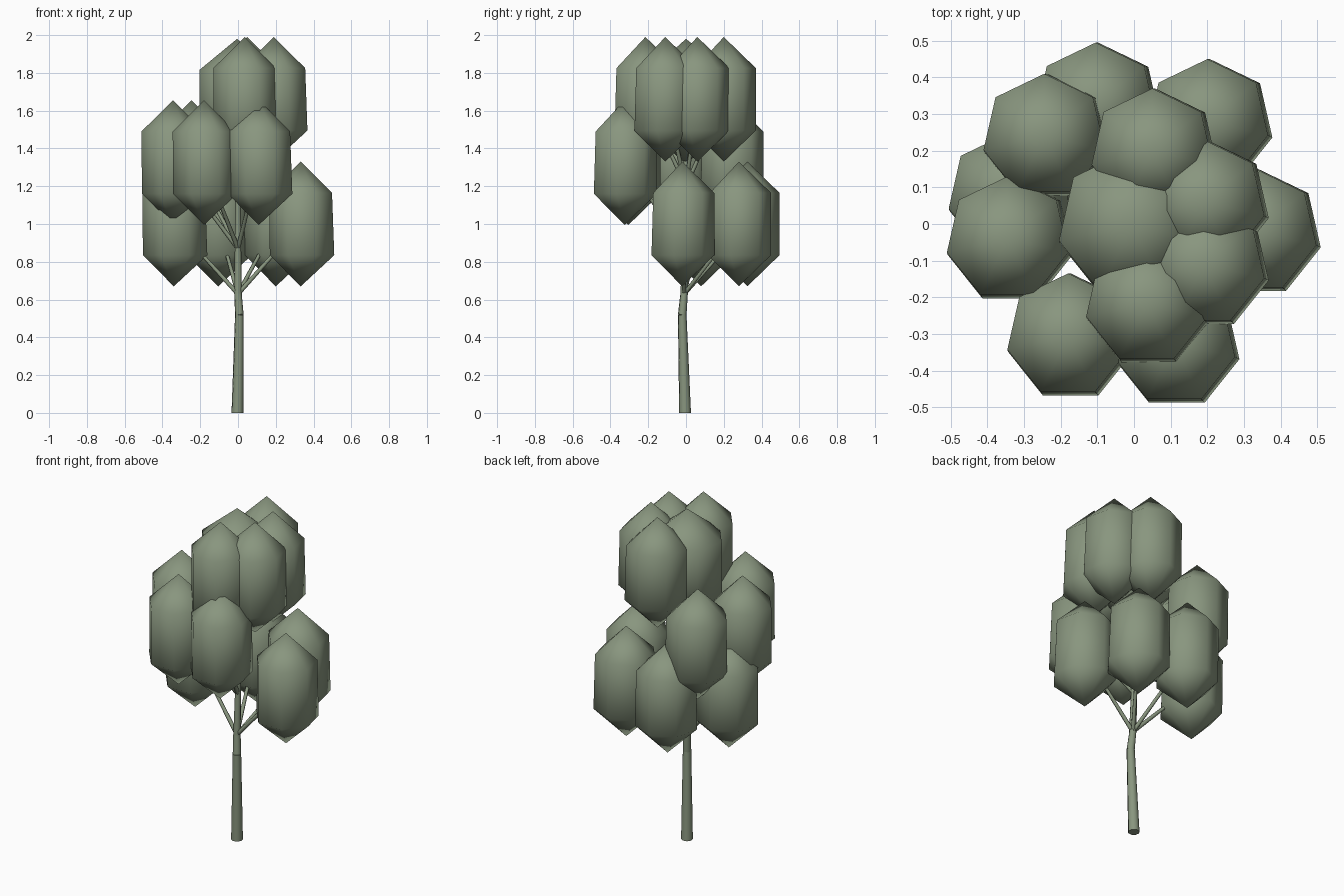
import bpy, bmesh
from mathutils import Vector

cube = bpy.data.objects.get("Cube")
if cube:
    bpy.data.objects.remove(cube, do_unlink=True)

green = bpy.data.materials.new("sage green")
green.use_nodes = True
colour = (0.25, 0.305, 0.212, 1)
green.diffuse_color = colour
green.node_tree.nodes["Principled BSDF"].inputs["Base Color"].default_value = colour


def finish(bm, name, angle):
    """Turn a bmesh into a smooth, coloured object."""
    bmesh.ops.recalc_face_normals(bm, faces=bm.faces)
    mesh = bpy.data.meshes.new(name)
    bm.to_mesh(mesh)
    bm.free()
    mesh.materials.append(green)
    obj = bpy.data.objects.new(name, mesh)
    bpy.context.collection.objects.link(obj)
    bpy.ops.object.select_all(action='DESELECT')
    obj.select_set(True)
    bpy.context.view_layer.objects.active = obj
    bpy.ops.object.shade_smooth_by_angle(angle=angle)


def leaf_clump(name, x, y, z, radius):
    """Seven-sided capsule with pointed ends, slightly fuller at the bottom."""
    bm = bmesh.new()
    bmesh.ops.create_uvsphere(bm, u_segments=7, v_segments=3, radius=0.33)
    for v in bm.verts:
        flat = Vector((v.co.x, v.co.y))
        if flat.length > 0.01:
            low = v.co.z < 0
            flat *= radius * (1.03 if low else 1) / flat.length
            v.co.x = flat.x + (0.007 if low else 0)
            v.co.y = flat.y - (0.005 if low else 0)
        v.co += Vector((x, y, z))
    finish(bm, name, 3.1)


def limb(name, start, end, r1, r2, sides=8):
    """Tapered round limb between two points."""
    start, end = Vector(start), Vector(end)
    turn = (end - start).to_track_quat('Z', 'Y')
    bm = bmesh.new()
    bmesh.ops.create_cone(bm, cap_ends=True, segments=sides, radius1=r1,
                          radius2=r2, depth=(end - start).length)
    for v in bm.verts:
        v.co = turn @ v.co + (start + end) / 2
        if start.z == 0 and v.co.z < 0.1:
            v.co.z = 0
    finish(bm, name, 1.05)


# Trunk and central stem
joints = [(-0.003, -0.005, 0), (0.007, -0.02, 0.52), (0, -0.01, 0.63),
          (0, 0, 0.87), (0, 0, 1.2), (0, 0, 1.6)]
widths = [0.032, 0.023, 0.02, 0.017, 0.014, 0.008]
names = ["trunk", "trunk_top", "lower_stem", "middle_stem", "upper_stem"]
for i, name in enumerate(names):
    limb(name, joints[i], joints[i + 1], widths[i], widths[i + 1])

# Tiers of leaf clumps: fork joint, centre height, clump positions
tiers = {
    "lower": (2, 1.0, [(0.332, -0.02), (0.2, 0.28), (-0.105, 0.325), (-0.34, 0.08)]),
    "middle": (3, 1.325, [(0.11, -0.325), (-0.18, -0.305), (-0.345, -0.04), (-0.245, 0.24)]),
    "upper": (4, 1.66, [(0.19, 0.06), (0.19, -0.11), (0.035, -0.215), (0.05, 0.2)]),
}
for tier, (fork, height, spots) in tiers.items():
    for i, (x, y) in enumerate(spots):
        leaf_clump(f"{tier}_leaf_clump_{i + 1}", x, y, height, 0.17)
        limb(f"{tier}_branch_{i + 1}", joints[fork], (x, y, height), 0.012, 0.008, 6)

# Wide clump at the centre of the crown
leaf_clump("crown_leaf_clump", -0.005, 0, 1.65, 0.205)
